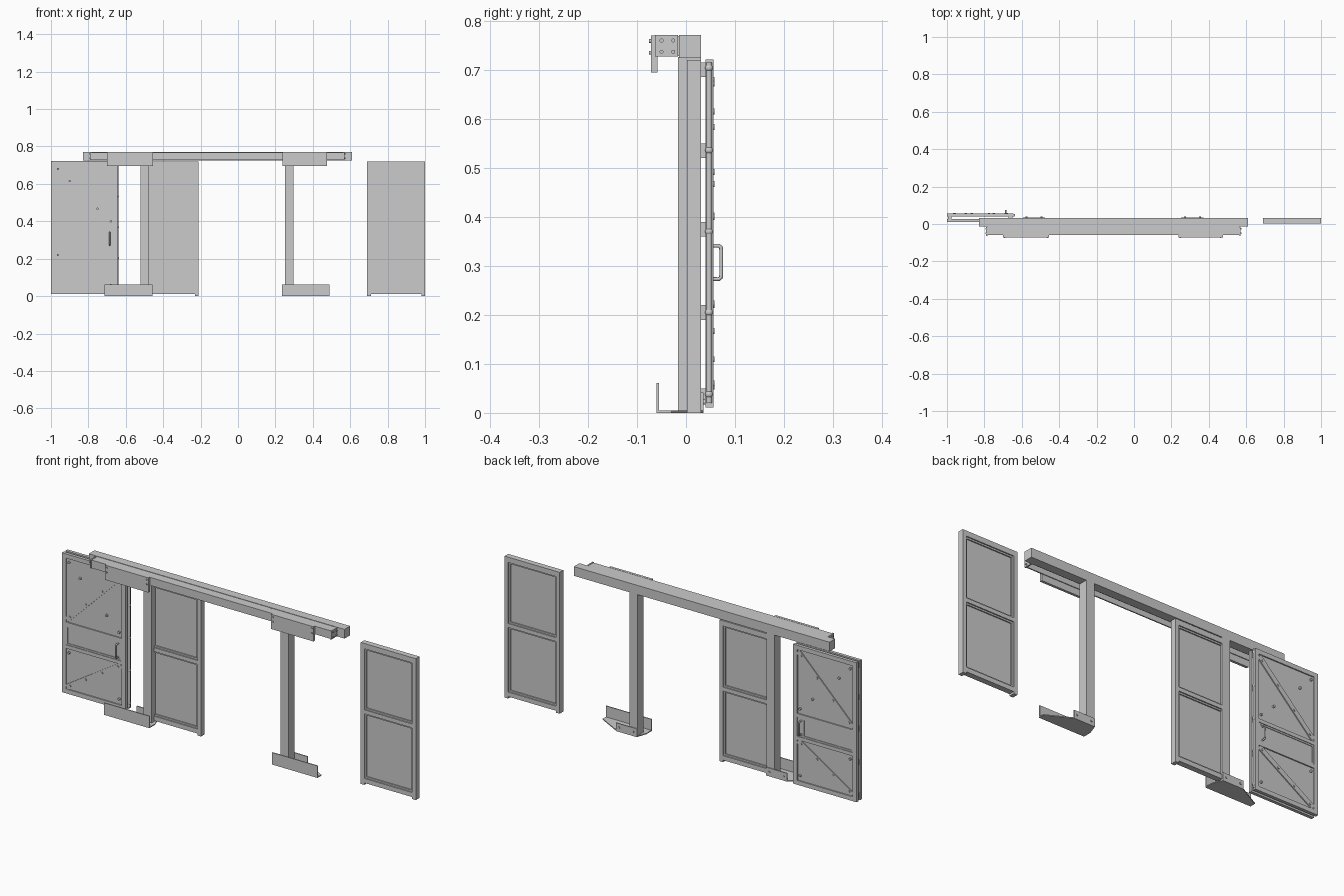
import bpy, bmesh, math
from mathutils import Vector, Matrix

if "Cube" in bpy.data.objects:
    bpy.data.objects.remove(bpy.data.objects["Cube"])


def finish(name, bm, smooth=False):
    bmesh.ops.recalc_face_normals(bm, faces=bm.faces)
    me = bpy.data.meshes.new(name)
    bm.to_mesh(me)
    bm.free()
    ob = bpy.data.objects.new(name, me)
    bpy.context.collection.objects.link(ob)
    if smooth:
        bpy.context.view_layer.objects.active = ob
        ob.select_set(True)
        bpy.ops.object.shade_smooth_by_angle()
        ob.select_set(False)
    return ob


def add_box(bm, x, y, z):
    c = Vector(((x[0] + x[1]) / 2, (y[0] + y[1]) / 2, (z[0] + z[1]) / 2))
    s = (abs(x[1] - x[0]), abs(y[1] - y[0]), abs(z[1] - z[0]), 1)
    bmesh.ops.create_cube(bm, size=1, matrix=Matrix.Translation(c) @ Matrix.Diagonal(s))


def boxes(name, *specs):
    bm = bmesh.new()
    for s in specs:
        add_box(bm, *s)
    return finish(name, bm)


def add_rod(bm, a, b, r, seg=16):
    a, b = Vector(a), Vector(b)
    d = b - a
    m = Matrix.Translation((a + b) / 2) @ d.to_track_quat('Z', 'Y').to_matrix().to_4x4()
    bmesh.ops.create_cone(bm, cap_ends=True, segments=seg, radius1=r, radius2=r, depth=d.length, matrix=m)


def rods(name, pairs, r):
    bm = bmesh.new()
    for a, b in pairs:
        add_rod(bm, a, b, r)
    return finish(name, bm, True)


def ring(x0, x1, z0, z1, w, y):
    """Four box specs forming a rectangular border of width w inside the limits."""
    return [((x0, x0 + w), y, (z0, z1)), ((x1 - w, x1), y, (z0, z1)),
            ((x0 + w, x1 - w), y, (z0, z0 + w)), ((x0 + w, x1 - w), y, (z1 - w, z1))]


# header beam and the sliding track in front of it
boxes("header_beam", ((-.83, .61), (-.014, .031), (.724, .771)))
boxes("track_channel",
      ((-.785, .565), (-.058, -.014), (.763, .769)),
      ((-.785, .565), (-.060, -.054), (.728, .769)),
      ((-.785, .565), (-.020, -.014), (.728, .769)))
boxes("track_end_caps", *[((x, x + .007), (-.063, -.016), (.727, .771)) for x in (-.79, .563)])
rods("track_end_bolts", [((x, y, z), (x + .009, y, z)) for x in (-.794, .566)
                         for y in (-.05, -.026) for z in (.737, .76)], .004)

# track cover plates with bolts
for side, x0, x1 in (("left", -.70, -.455), ("right", .237, .475)):
    boxes(side + "_track_plate", ((x0, x1), (-.071, -.058), (.695, .770)))
    rods(side + "_track_plate_bolts", [((x, -.076, z), (x, -.070, z))
                                       for x in (x0 + .01, x1 - .01) for z in (.735, .759)], .004)

# posts and their mirrored floor brackets
for side, px, s in (("left", -.475, -1), ("right", .252, 1)):
    boxes(side + "_post", ((px, px + s * .045), (-.016, .031), (.004, .726)))
    a, b = px - s * .018, px + s * .238
    boxes(side + "_bracket_lip", ((a, b), (-.060, -.055), (0, .061)))
    boxes(side + "_bracket_tab", ((px, px + s * .118), (.031, .036), (0, .042)))
    bm = bmesh.new()
    outline = [(a, -.058), (b, -.058), (b, -.03), (px + s * .118, .034), (px, .034), (a, -.016)]
    f = bm.faces.new([bm.verts.new((x, y, 0)) for x, y in outline])
    up = bmesh.ops.extrude_face_region(bm, geom=[f])
    bmesh.ops.translate(bm, vec=(0, 0, .005), verts=[v for v in up["geom"] if isinstance(v, bmesh.types.BMVert)])
    finish(side + "_bracket_floor", bm)
    rods(side + "_bracket_bolts", [((px + s * d, .034, .022), (px + s * d, .040, .022)) for d in (.02, .1)], .005)

# fixed panels
for side, x0 in (("left", -.52), ("right", .69)):
    x1, y = x0 + .31, (.002, .031)
    i0, i1 = x0 + .02, x1 - .02
    boxes(side + "_panel_frame",
          ((x0, i0), y, (0, .72)), ((i1, x1), y, (0, .72)),
          ((i0, i1), y, (.01, .033)), ((i0, i1), y, (.362, .382)), ((i0, i1), y, (.693, .72)))
    for part, z0, z1 in (("lower", .033, .362), ("upper", .382, .693)):
        boxes(side + "_panel_" + part + "_bead", *ring(i0, i1, z0, z1, .008, (.008, .025)))
        boxes(side + "_panel_" + part + "_infill", ((i0, i1), (.014, .019), (z0, z1)))

# sliding door: front and back leaves mirrored about the plane y = .034
X0, X1, YC = -1.0, -.643, .034
for leaf, s in (("front", -1), ("back", 1)):
    def Y(d0, d1):
        return (YC + s * d0, YC + s * d1)
    fy = Y(.006, .022)
    boxes(leaf + "_leaf_frame", *ring(X0, X1, .011, .721, .022, fy),
          ((X0 + .022, X1 - .022), fy, (.240, .258)), ((X0 + .022, X1 - .022), fy, (.356, .374)))
    boxes(leaf + "_leaf_sheet", ((X0 + .02, X1 - .02), Y(.008, .016), (.03, .70)))
    boxes(leaf + "_leaf_band_bead", *ring(X0 + .022, X1 - .022, .258, .356, .008, Y(.014, .019)))
    # diagonal braces
    bm = bmesh.new()
    ends = [((-.975, .385), (-.668, .690)), ((-.975, .042), (-.668, .235))]
    for (ax, az), (bx, bz) in ends:
        dx, dz = bx - ax, bz - az
        m = (Matrix.Translation(((ax + bx) / 2, YC + s * .017, (az + bz) / 2))
             @ Matrix.Rotation(-math.atan2(dz, dx), 4, 'Y')
             @ Matrix.Diagonal((math.hypot(dx, dz), .008, .026, 1)))
        bmesh.ops.create_cube(bm, size=1, matrix=m)
    finish(leaf + "_leaf_braces", bm)
    # brace, corner and sheet bolts
    spots = [(ax + (bx - ax) * t, az + (bz - az) * t)
             for (ax, az), (bx, bz) in ends for t in (.06, .35, .65, .94)]
    spots += [(-.963, .68), (-.90, .615), (-.75, .467), (-.68, .40), (-.963, .22), (-.68, .06)]
    rods(leaf + "_leaf_bolts", [((x, YC + s * .010, z), (x, YC + s * .0245, z)) for x, z in spots], .006)
    # pull handle
    cu = bpy.data.curves.new(leaf + "_handle", 'CURVE')
    cu.dimensions = '3D'
    cu.bevel_depth, cu.bevel_resolution, cu.use_fill_caps = .004, 2, True
    sp = cu.splines.new('POLY')
    path = [(.014, .273), (.033, .273), (.037, .276), (.038, .281),
            (.038, .333), (.037, .338), (.033, .341), (.014, .341)]
    sp.points.add(len(path) - 1)
    for p, (d, z) in zip(sp.points, path):
        p.co = (-.686, YC + s * d, z, 1)
    bpy.context.collection.objects.link(bpy.data.objects.new(leaf + "_handle", cu))
    boxes(leaf + "_handle_plate", ((-.702, -.670), Y(.015, .018), (.266, .348)))

# spacers between the leaves
boxes("leaf_spacers", *[((x, x + .02), (.027, .041), (z, z + .03))
                        for x in (-.995, -.67) for z in (.02, .19, .36, .52, .685)])

# closing edge: slim rod with round joints
joints = [.038, .205, .37, .536, .704]
rods("closing_edge_rod", [((-.645, .047, .02), (-.645, .047, .715))], .006)
bm = bmesh.new()
for z in joints:
    bmesh.ops.create_uvsphere(bm, u_segments=16, v_segments=10, radius=.008,
                              matrix=Matrix.Translation((-.645, .047, z)))
finish("closing_edge_joints", bm, True)
